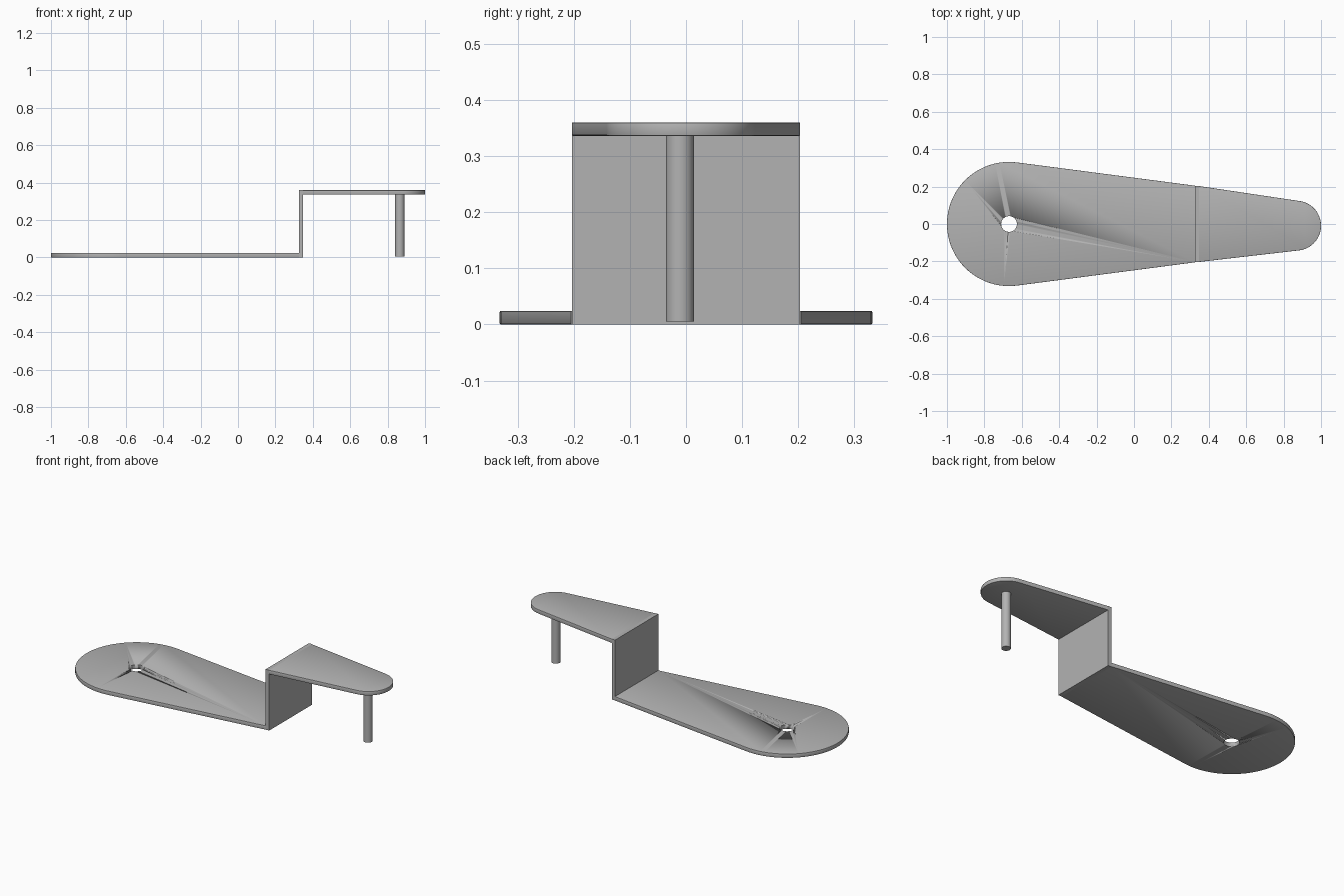
import bpy, bmesh
from math import cos, sin, radians

cube = bpy.data.objects.get("Cube")
if cube:
    bpy.data.objects.remove(cube)

GREY = (0.45, 0.45, 0.45, 1)
grey = bpy.data.materials.new("plain grey")
grey.use_nodes = True
grey.diffuse_color = GREY
grey.node_tree.nodes["Principled BSDF"].inputs["Base Color"].default_value = GREY

THICK = 0.024
HEIGHT = 0.36
FOLD_BACK, FOLD_FRONT, FOLD_HALF = 0.325, 0.347, 0.203


def finish(obj, name):
    obj.name = name
    obj.data.name = name
    obj.data.materials.clear()
    obj.data.materials.append(grey)
    bpy.ops.object.select_all(action='DESELECT')
    obj.select_set(True)
    bpy.context.view_layer.objects.active = obj
    bpy.ops.object.shade_smooth_by_angle(angle=radians(35))
    return obj


def cylinder(name, x, y, radius, low, high):
    bpy.ops.mesh.primitive_cylinder_add(vertices=48, radius=radius, depth=high - low,
                                        location=(x, y, (low + high) / 2))
    return finish(bpy.context.object, name)


def arc(x, y, radius, start, end, steps=48):
    angles = [radians(start + (end - start) * i / steps) for i in range(steps + 1)]
    return [(x + radius * cos(a), y + radius * sin(a)) for a in angles]


def plate(name, outline, end_x, low):
    """Extrude an outline and soften its rim, except at the folded end."""
    bm = bmesh.new()
    base = bm.faces.new([bm.verts.new((x, y, low)) for x, y in outline])
    top = bmesh.ops.extrude_face_region(bm, geom=[base])["geom"]
    bmesh.ops.translate(bm, vec=(0, 0, THICK),
                        verts=[v for v in top if isinstance(v, bmesh.types.BMVert)])
    bmesh.ops.recalc_face_normals(bm, faces=bm.faces)
    rim = [e for e in bm.edges
           if abs(e.verts[0].co.z - e.verts[1].co.z) < 1e-5
           and not all(abs(v.co.x - end_x) < 1e-4 for v in e.verts)]
    bmesh.ops.bevel(bm, geom=rim, offset=0.002, segments=2, profile=0.5, affect='EDGES')
    mesh = bpy.data.meshes.new(name)
    bm.to_mesh(mesh)
    bm.free()
    obj = bpy.data.objects.new(name, mesh)
    bpy.context.collection.objects.link(obj)
    return finish(obj, name)


# Wide lower plate with a round end and a pivot hole
outline = arc(-0.668, 0, 0.332, 82.7, 277.3)
outline += [(FOLD_BACK, -FOLD_HALF - 0.002), (FOLD_BACK, FOLD_HALF + 0.002)]
lower = plate("lower_plate", outline, FOLD_BACK, 0)
drill = cylinder("hole_cutter", -0.668, 0, 0.042, -0.1, 0.1)
drill.hide_render = True
drill.hide_set(True)
cut = lower.modifiers.new("pivot hole", 'BOOLEAN')
cut.operation = 'DIFFERENCE'
cut.solver = 'EXACT'
cut.object = drill

# Narrow upper plate, with its tip slightly off centre
outline = arc(0.867, -0.009, 0.133, -83.8, 81.8)
outline += [(FOLD_FRONT, FOLD_HALF), (FOLD_FRONT, -FOLD_HALF)]
plate("upper_plate", outline, FOLD_FRONT, HEIGHT - THICK)

# Upright web joining the two plates
bpy.ops.mesh.primitive_cube_add(size=1, location=((FOLD_BACK + FOLD_FRONT) / 2, 0, HEIGHT / 2))
web = bpy.context.object
web.scale = (FOLD_FRONT - FOLD_BACK, 2 * FOLD_HALF, HEIGHT)
bpy.ops.object.transform_apply(location=False, rotation=False, scale=True)
finish(web, "upright_web")

# Pin hanging under the tip
cylinder("pin", 0.865, -0.011, 0.025, 0.005, HEIGHT - THICK + 0.005)
